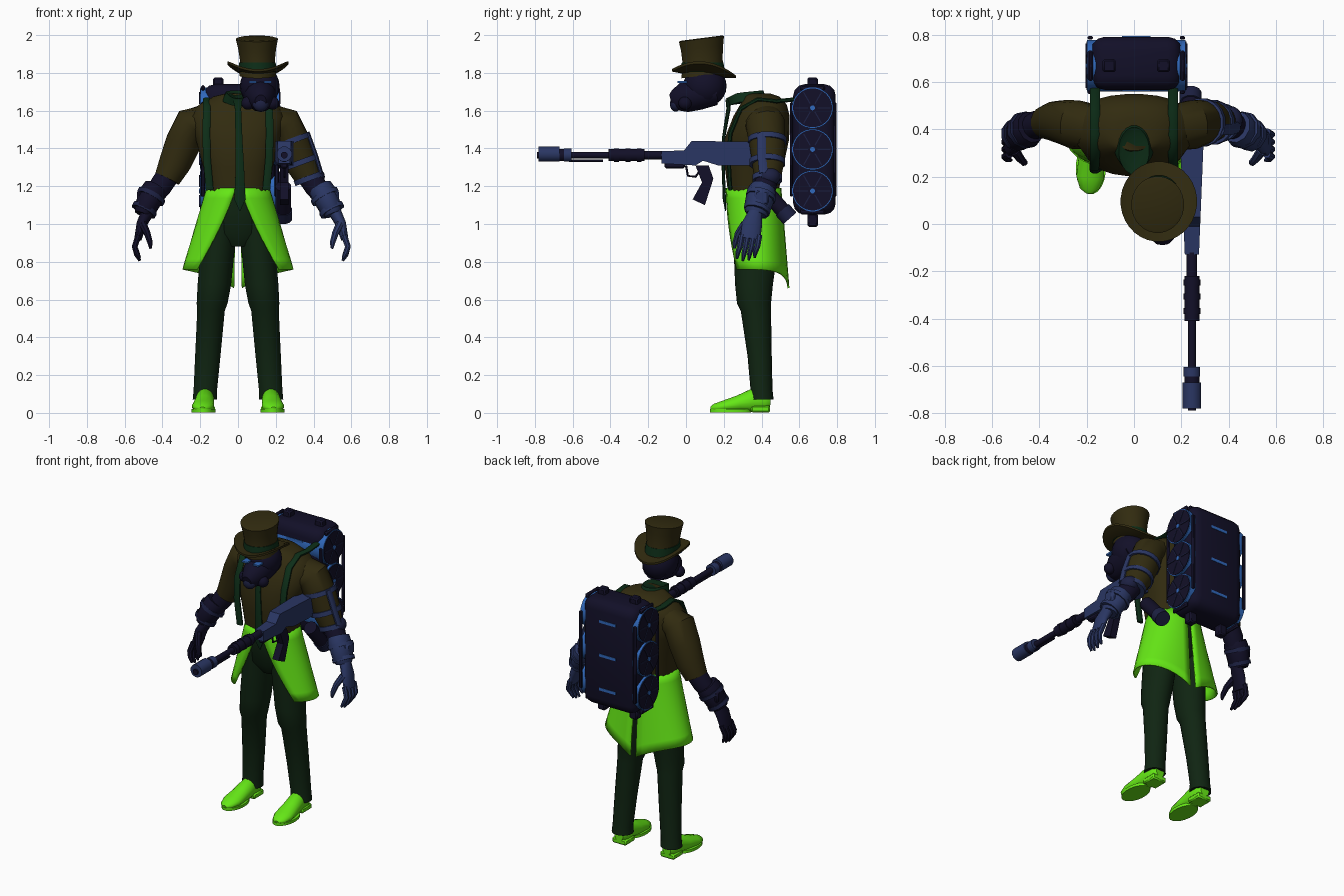
import bpy, bmesh, math
from mathutils import Vector, Matrix

cube = bpy.data.objects.get("Cube")
if cube:
    bpy.data.objects.remove(cube)


def material(name, r, g, b):
    m = bpy.data.materials.new(name)
    m.use_nodes = True
    m.diffuse_color = (r, g, b, 1)
    m.node_tree.nodes["Principled BSDF"].inputs["Base Color"].default_value = (r, g, b, 1)
    return m


LIME = material("lime", .13, .8, .008)
OLIVE = material("dark olive", .031, .024, .005)
FOREST = material("forest green", .005, .018, .006)
GREEN = material("trim green", .004, .027, .009)
NAVY = material("navy black", .006, .005, .021)
MID = material("dusk blue", .012, .015, .055)
SLATE = material("slate blue", .023, .037, .125)
BLUE = material("bright blue", .03, .14, .5)


def finish(name, bm, mat, angle=40):
    bmesh.ops.recalc_face_normals(bm, faces=bm.faces)
    me = bpy.data.meshes.new(name)
    bm.to_mesh(me)
    bm.free()
    me.materials.append(mat)
    ob = bpy.data.objects.new(name, me)
    bpy.context.collection.objects.link(ob)
    bpy.ops.object.select_all(action='DESELECT')
    ob.select_set(True)
    bpy.context.view_layer.objects.active = ob
    bpy.ops.object.shade_smooth_by_angle(angle=math.radians(angle))
    return ob


def sweep(name, pts, mat, n=16, level=False, cap=True, power=1.0, bend=None):
    """Elliptical sections (x, y, z, ra[, rb]) joined along a path."""
    bm = bmesh.new()
    cs = [Vector(p[:3]) for p in pts]
    run = (cs[-1] - cs[0]).normalized()
    ref = Vector((0, 0, 1)) if abs(run.x) > .9 else Vector((1, 0, 0))
    rings = []
    for i, p in enumerate(pts):
        t = (cs[min(i + 1, len(cs) - 1)] - cs[max(i - 1, 0)]).normalized()
        if level:
            t = Vector((0, 0, 1))
        a = (ref - t * ref.dot(t)).normalized()
        b = t.cross(a)
        ring = []
        for k in range(n):
            w = math.tau * (k + .5) / n
            c, s = math.cos(w), math.sin(w)
            c = math.copysign(abs(c) ** power, c)
            s = math.copysign(abs(s) ** power, s)
            co = cs[i] + a * c * p[3] + b * s * p[-1]
            if bend:
                co.z += bend(co)
            ring.append(bm.verts.new(co))
        rings.append(ring)
    for r, q in zip(rings, rings[1:]):
        for k in range(n):
            bm.faces.new((r[k], r[(k + 1) % n], q[(k + 1) % n], q[k]))
    if cap:
        bm.faces.new(rings[0])
        bm.faces.new(rings[-1])
    return finish(name, bm, mat)


def box(name, loc, size, mat, bevel=.008, tilt=0, seg=1):
    bm = bmesh.new()
    bmesh.ops.create_cube(bm, size=1, matrix=Matrix.Diagonal((*size, 1)))
    if bevel:
        bmesh.ops.bevel(bm, geom=bm.edges[:], offset=bevel, segments=seg, affect='EDGES', profile=.5)
    bm.transform(Matrix.Translation(loc) @ Matrix.Rotation(tilt, 4, 'X'))
    return finish(name, bm, mat)


def ball(name, loc, size, mat):
    bm = bmesh.new()
    bmesh.ops.create_uvsphere(bm, u_segments=20, v_segments=12, radius=1)
    bm.transform(Matrix.Translation(loc) @ Matrix.Diagonal((*size, 1)))
    return finish(name, bm, mat, 60)


def prism(name, profile, x, w0, w1, mat):
    """Side outline (y, z) extruded across x, widening from w0 to w1."""
    bm = bmesh.new()
    y0, y1 = min(p[0] for p in profile), max(p[0] for p in profile)
    sides = [[bm.verts.new((x + s * (w0 + (w1 - w0) * (y - y0) / (y1 - y0)) / 2, y, z))
              for y, z in profile] for s in (-1, 1)]
    for s in sides:
        bm.faces.new(s)
    for k in range(len(profile)):
        j = (k + 1) % len(profile)
        bm.faces.new((sides[0][k], sides[0][j], sides[1][j], sides[1][k]))
    return finish(name, bm, mat, 25)


# Torso, collar and tie
sweep("shirt", [(0, .355, 1.14, .16, .13), (0, .36, 1.3, .185, .155), (0, .375, 1.45, .225, .172),
                (0, .4, 1.57, .255, .15), (0, .41, 1.63, .21, .125), (0, .4, 1.675, .13, .095),
                (0, .38, 1.69, .07, .07)], OLIVE, 28, True, power=.85)
sweep("collar", [(0, .33, 1.65, .085, .1), (0, .31, 1.7, .065, .1), (0, .31, 1.69, .05, .08)],
      GREEN, 20, True, bend=lambda c: .1 * (c.y - .33) - max(0, .27 - c.y) * .4)
sweep("tie", [(0, .22, 1.66, .028, .012), (0, .225, 1.61, .018, .012), (.005, .198, 1.45, .02, .009),
              (.01, .197, 1.3, .024, .009), (.01, .203, 1.13, .032, .009), (.01, .21, 1.07, .003)], GREEN, 8)

# Trousers, shoes, coat skirt and straps
sweep("hips", [(0, .37, .88, .07, .08), (0, .37, .95, .185, .125), (0, .36, 1.08, .165, .132),
               (0, .355, 1.18, .155, .13)], FOREST, 24, True)
for side, s in (("left", 1), ("right", -1)):
    sweep(side + "_trouser_leg",
          [(s * x, y, z, a, b) for x, y, z, a, b in
           ((.095, .37, 1.02, .095, .125), (.108, .37, .87, .092, .118), (.125, .36, .68, .09, .1),
            (.137, .36, .58, .083, .09), (.143, .37, .54, .074, .08), (.16, .39, .3, .068, .064),
            (.173, .4, .12, .063, .058), (.175, .4, .07, .066, .064))], FOREST, 18, True)
    sweep(side + "_shoe", [(s * x, y, z, a, b) for x, y, z, a, b in
                           ((.172, .445, .06, .03, .035), (.173, .42, .06, .048, .058), (.175, .35, .065, .05, .063),
                            (.18, .28, .048, .055, .046), (.185, .2, .034, .06, .032), (.188, .15, .026, .042, .022),
                            (.188, .13, .022, .015, .01))], LIME, 16)
    sweep(side + "_sole", [(s * .183, .235, z, .064, .11) for z in (.002, .02)], LIME, 20, True)
    box(side + "_heel", (s * .173, .395, .02), (.1, .1, .036), LIME)

    bm = bmesh.new()
    grid, rows, cols = [], 8, 14
    for i in range(rows + 1):
        v = i / rows
        line = []
        for j in range(cols + 1):
            u = j / cols
            start = 4 + 44 * v
            w = math.radians(start + (176 - start) * u)
            rx, ry = .163 + .127 * v, .143 + .02 * v
            line.append(bm.verts.new((s * rx * math.sin(w), .357 + .023 * v - ry * math.cos(w),
                                      1.19 - v * (.43 + .1 * u ** 4))))
        grid.append(line)
    for i in range(rows):
        for j in range(cols):
            bm.faces.new((grid[i][j], grid[i][j + 1], grid[i + 1][j + 1], grid[i + 1][j]))
    skirt = finish(side + "_coat_skirt", bm, LIME, 60)
    thick = skirt.modifiers.new("thickness", 'SOLIDIFY')
    thick.thickness = .01
    thick.offset = 0

    sweep(side + "_strap", [(s * x, y, z, .022, .012) for x, y, z in
                            ((.15, .235, 1.18), (.165, .225, 1.35), (.168, .235, 1.48), (.165, .29, 1.61),
                             (.165, .38, 1.66), (.165, .48, 1.65), (.165, .58, 1.66))], GREEN, 8)

    # Arms and hands
    skin = SLATE if s > 0 else NAVY
    sweep(side + "_sleeve", [(s * x, y, z, a, b) for x, y, z, a, b in
                             ((.17, .41, 1.55, .08, .1), (.245, .42, 1.53, .095, .105), (.29, .43, 1.43, .095, .095),
                              (.335, .435, 1.32, .086, .085), (.375, .43, 1.24, .07, .07))], OLIVE, 18)
    sweep(side + "_forearm", [(s * .35, .435, 1.29, .062), (s * .41, .42, 1.2, .06),
                              (s * .5, .37, 1.07, .04)], NAVY, 14)
    sweep(side + "_gauntlet", [(s * .435, .41, 1.19, .066, .07), (s * .45, .4, 1.165, .07, .078),
                               (s * .495, .375, 1.075, .06, .07), (s * .505, .37, 1.05, .045, .055)], skin, 10)
    for k, (x, y, z, r) in enumerate(((.455, .4, 1.155, .08), (.49, .38, 1.085, .07))):
        sweep(f"{side}_gauntlet_band_{k}", [(s * x, y, z, r), (s * (x + .011), y - .006, z - .02, r)],
              SLATE if s > 0 else MID, 10)
    box(side + "_gauntlet_block", (s * .51, .4, 1.14), (.05, .08, .08), skin, .012)
    h = .01 if s > 0 else -.025
    sweep(side + "_palm", [(s * (.5 + h), .37, 1.07, .035, .035), (s * (.535 + h), .35, 1.0, .028, .055),
                           (s * (.555 + h), .34, .92, .02, .055)], skin, 12)
    for k in range(4):
        y, drop = .295 + .031 * k, .012 * abs(k - 1.3)
        sweep(f"{side}_finger_{k}", [(s * (.552 + h), y, .94, .017), (s * (.572 + h), y - .01, .88, .016),
                                     (s * (.562 + h), y - .02, .835 + drop, .014),
                                     (s * (.545 + h), y - .025, .802 + drop, .007)], skin, 8)
    sweep(side + "_thumb", [(s * (.53 + h), .31, 1.0, .022), (s * (.505 + h), .275, .95, .018),
                            (s * (.49 + h), .26, .9, .015), (s * (.488 + h), .255, .87, .007)], skin, 8)

# Braces on the left sleeve
for k, (x, z, r) in enumerate(((.283, 1.455, .103), (.327, 1.34, .096), (.368, 1.255, .08))):
    sweep(f"sleeve_brace_{k}", [(x, .43, z, r), (x + .01, .43, z - .027, r)], SLATE, 16)
sweep("sleeve_strut", [(.37, .4, 1.48, .012, .025), (.41, .4, 1.37, .012, .025), (.44, .41, 1.27, .012, .025)], SLATE, 8)
ball("elbow_joint", (.405, .44, 1.25), (.055, .06, .05), MID)

# Masked head
ball("head", (.115, .1, 1.73), (.105, .115, .11), NAVY)
sweep("jaw", [(.115, .16, 1.7, .085, .07), (.118, .07, 1.69, .09, .085), (.12, -.01, 1.67, .075, .08),
              (.12, -.06, 1.655, .05, .055), (.12, -.08, 1.65, .03, .035)], NAVY, 14)
ball("mask_filter", (.12, -.055, 1.635), (.042, .03, .04), MID)
for s in (-1, 1):
    ball("side_filter", (.118 + s * .065, -.005, 1.64), (.035, .035, .035), NAVY)
    box("eye_slot", (.118 + s * .04, -.02, 1.752), (.04, .05, .01), BLUE, 0)


# Top hat with curled brim
def brim_curl(c):
    return 2.2 * (c.x - .105) ** 2 - .1 * (c.y - .09)


sweep("hat_brim", [(.105, .09, 1.785, .1, .11), (.105, .095, 1.79, .162, .17), (.105, .095, 1.803, .162, .17),
                   (.105, .09, 1.805, .1, .11)], OLIVE, 32, True, bend=brim_curl)
sweep("hat_crown", [(.105, .09, 1.785, .097, .115), (.103, .088, 1.86, .092, .106), (.101, .085, 1.93, .101, .112),
                    (.1, .082, 1.98, .112, .12), (.1, .082, 1.984, .1, .108)], OLIVE, 28, True,
      bend=lambda c: .13 * (c.y - .082))
sweep("hat_band", [(.105, .09, 1.805, .1, .117), (.103, .088, 1.855, .097, .111)], GREEN, 28, True)

# Tank backpack
box("pack_body", (.01, .68, 1.395), (.385, .225, .69), NAVY, .06, seg=3)
for k, z in enumerate((1.615, 1.395, 1.175)):
    for r, w, mat in ((.107, .205, NAVY), (.109, .208, BLUE), (.103, .212, NAVY), (.013, .216, BLUE)):
        sweep(f"tank_{k}", [(.01 - w, .67, z, r), (.01 + w, .67, z, r)], mat, 28)
    for s in (-1, 1):
        for q in range(6):
            w = math.tau * q / 6
            box("tank_cap_rib", (.01 + s * .213, .67 + .06 * math.cos(w), z + .06 * math.sin(w)),
                (.006, .07, .006), MID, 0, w)
    box(f"pack_light_{k}", (.01, .792, z), (.12, .006, .018), BLUE, 0)
    box(f"pack_front_light_{k}", (.01, .567, z + .03), (.12, .006, .018), BLUE, 0)
for s in (-1, 1):
    for y in (.558, .788):
        box("pack_rail", (.01 + s * .195, y, 1.395), (.022, .016, .5), NAVY, .005)
    for z in (1.74, 1.02):
        box("pack_stub", (.01 + s * .115, .67, z), (.055, .055, .07), NAVY)
    box("pack_top_frame", (.01 + s * .195, .67, 1.72), (.022, .13, .03), NAVY)
    box("pack_base_frame", (.01 + s * .195, .67, 1.065), (.022, .13, .03), NAVY)

# Rifle along the left side
X = .245


def barrel(name, y0, y1, z, r, mat, n=12):
    return sweep(name, [(X, y0, z, r), (X, y1, z, r)], mat, n)


barrel("rifle_barrel", -.79, -.1, 1.365, .018, NAVY)
barrel("rifle_muzzle", -.78, -.67, 1.37, .041, SLATE)
barrel("muzzle_gap", -.67, -.645, 1.365, .033, NAVY)
barrel("muzzle_collar", -.645, -.605, 1.365, .036, SLATE)
barrel("rifle_rod", -.62, -.44, 1.335, .008, NAVY, 8)
barrel("rifle_handguard", -.41, -.22, 1.365, .033, NAVY)
for y in (-.38, -.32, -.26):
    barrel("handguard_ring", y, y + .025, 1.365, .037, NAVY)
barrel("rifle_neck", -.22, -.12, 1.365, .023, NAVY)
prism("rifle_stock", [(-.13, 1.32), (-.13, 1.385), (-.01, 1.39), (.03, 1.44), (.36, 1.435),
                      (.36, 1.31), (.17, 1.31), (.09, 1.335), (.05, 1.31)], X, .06, .1, SLATE)
box("rifle_rail", (X, -.06, 1.31), (.04, .11, .03), NAVY)
prism("rifle_grip", [(.05, 1.31), (.12, 1.31), (.145, 1.24), (.1, 1.1), (.035, 1.13), (.085, 1.22)], X, .045, .045, NAVY)
sweep("trigger_guard", [(X, .0, 1.31, .006), (X, .01, 1.255, .006), (X, .05, 1.25, .006), (X, .08, 1.29, .006)], NAVY, 6)

# Hip canister
sweep("hip_canister", [(.24, .4, 1.2, .042), (.24, .54, 1.04, .042)], NAVY, 12)
sweep("canister_cap", [(.24, .51, 1.075, .048), (.24, .55, 1.03, .048)], MID, 12)
